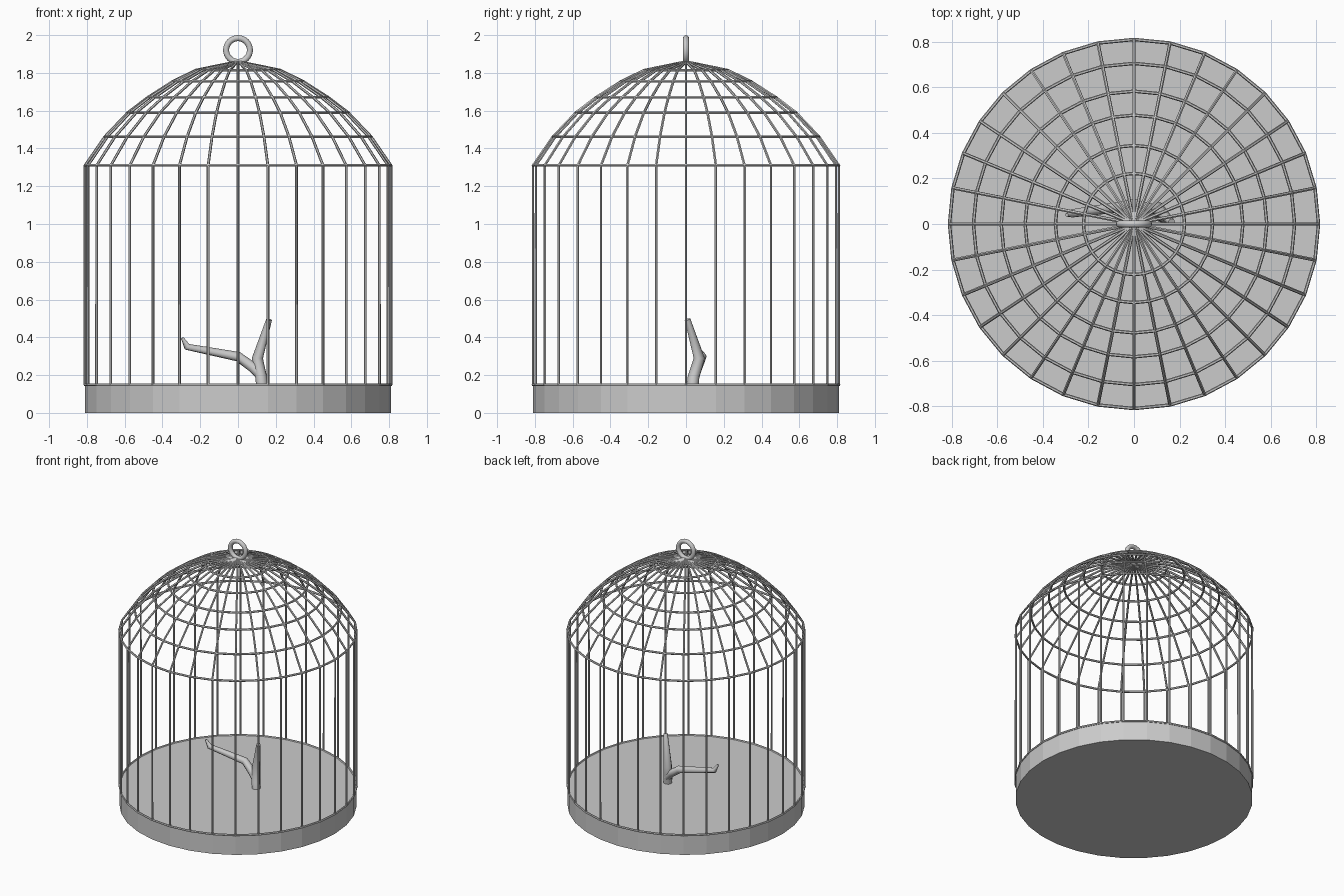
import bpy
from math import pi, sin, cos

if "Cube" in bpy.data.objects:
    bpy.data.objects.remove(bpy.data.objects["Cube"])

SIDES = 32
WIRE = 0.0075
# (radius, height) of the cage outline, floor to apex
OUTLINE = [(0.81, 0.148), (0.81, 1.31), (0.705, 1.462), (0.583, 1.59),
           (0.478, 1.67), (0.345, 1.755), (0.222, 1.815), (0.0, 1.86)]


def tubes(name, paths, radius, cyclic=False, resolution=0, smooth=False):
    """One curve object made of straight-segment tubes; points are (x, y, z, scale)."""
    curve = bpy.data.curves.new(name, 'CURVE')
    curve.dimensions = '3D'
    curve.bevel_depth = radius
    curve.bevel_resolution = resolution
    curve.use_fill_caps = True
    for path in paths:
        spline = curve.splines.new('POLY')
        spline.points.add(len(path) - 1)
        spline.use_cyclic_u = cyclic
        spline.use_smooth = smooth
        for point, (x, y, z, scale) in zip(spline.points, path):
            point.co = (x, y, z, 1)
            point.radius = scale
    obj = bpy.data.objects.new(name, curve)
    bpy.context.collection.objects.link(obj)
    return obj


def around(r, z, i):
    a = 2 * pi * i / SIDES
    return (r * cos(a), r * sin(a), z, 1)


# Solid floor tray
bpy.ops.mesh.primitive_cylinder_add(vertices=SIDES, radius=0.81, depth=0.148,
                                    location=(0, 0, 0.074))
tray = bpy.context.object
tray.name = "floor_tray"
# line the tray corners up with the bars
tray.data.update()

# Upright bars bending into the dome
tubes("cage_bars", [[around(r, z, i) for r, z in OUTLINE] for i in range(SIDES)],
      WIRE, resolution=1)

# Horizontal hoops
tubes("cage_hoops", [[around(r, z, i) for i in range(SIDES)] for r, z in OUTLINE[:-1]],
      WIRE, cyclic=True, resolution=1)

# Hanging ring
bpy.ops.mesh.primitive_torus_add(major_radius=0.063, minor_radius=0.016,
                                 major_segments=32, minor_segments=12,
                                 location=(0, 0, 1.921), rotation=(pi / 2, 0, 0))
bpy.context.object.name = "hanging_ring"
bpy.ops.object.shade_smooth()

# Forked perch branch
trunk = [(0.128, 0.035, 0.14, 1.0), (0.122, 0.04, 0.19, 1.0),
         (0.103, 0.07, 0.29, 0.95), (0.165, 0.008, 0.495, 0.5)]
side_branch = [(0.125, 0.045, 0.195, 0.9), (0.08, 0.06, 0.24, 0.9), (0.0, 0.083, 0.298, 0.85),
               (-0.27, 0.047, 0.35, 0.6), (-0.295, 0.04, 0.397, 0.25)]
tubes("perch_branch", [trunk, side_branch], 0.031, resolution=2, smooth=True)
